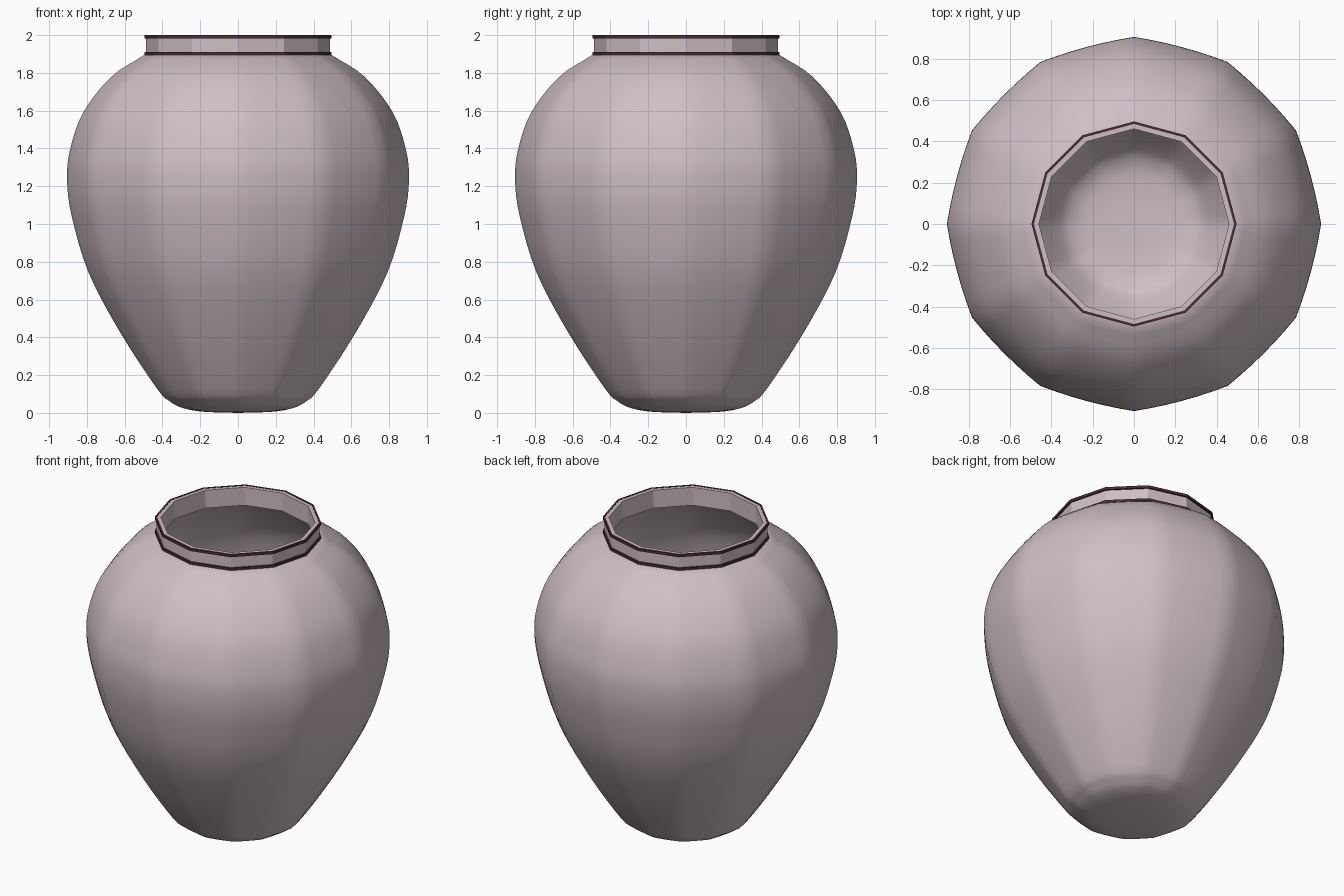
import bpy
import bmesh
import math
from mathutils import Vector

default = bpy.data.objects.get("Cube")
if default:
    bpy.data.objects.remove(default, do_unlink=True)

SIDES = 12


def material(name, color):
    mat = bpy.data.materials.new(name)
    mat.use_nodes = True
    mat.diffuse_color = (*color, 1)
    bsdf = next(n for n in mat.node_tree.nodes if n.type == 'BSDF_PRINCIPLED')
    bsdf.inputs["Base Color"].default_value = (*color, 1)
    return mat


def polygon_factor(angle, flatness):
    """Radius factor of a regular polygon, eased towards a circle."""
    step = math.tau / SIDES
    offset = angle % step - step / 2
    return 1 - flatness + flatness * math.cos(step / 2) / math.cos(offset)


def smooth_curve(points, steps):
    """Curve through all points (Catmull-Rom)."""
    p = [Vector(q) for q in points]
    p = [2 * p[0] - p[1]] + p + [2 * p[-1] - p[-2]]
    out = []
    for a, b, c, d in zip(p, p[1:], p[2:], p[3:]):
        for i in range(steps):
            t = i / steps
            out.append(0.5 * (2 * b + (c - a) * t + (2 * a - 5 * b + 4 * c - d) * t * t
                              + (3 * b - a - 3 * c + d) * t ** 3))
    return out + [p[-2]]


def lathe(name, profile, mat, per_side=1, flatness=0.0, smooth=False):
    """Turn a closed (radius, z) profile around z; radius 0 makes a pole."""
    bm = bmesh.new()
    count = SIDES * per_side
    rings = []
    for r, z in profile:
        if r < 1e-5:
            rings.append([bm.verts.new((0, 0, z))] * count)
            continue
        ring = []
        for i in range(count):
            a = math.tau * i / count
            q = r * polygon_factor(a, flatness)
            ring.append(bm.verts.new((q * math.cos(a), q * math.sin(a), z)))
        rings.append(ring)
    for low, high in zip(rings, rings[1:] + rings[:1]):
        for i in range(count):
            j = (i + 1) % count
            corners = list(dict.fromkeys((low[i], low[j], high[j], high[i])))
            if len(corners) > 2:
                bm.faces.new(corners)
    bmesh.ops.recalc_face_normals(bm, faces=bm.faces)
    for face in bm.faces:
        face.smooth = smooth
    mesh = bpy.data.meshes.new(name)
    bm.to_mesh(mesh)
    bm.free()
    if smooth:
        mesh.set_sharp_from_angle(angle=math.radians(40))
    mesh.materials.append(mat)
    obj = bpy.data.objects.new(name, mesh)
    bpy.context.collection.objects.link(obj)
    return obj


def ring_profile(inner, outer, bottom, top):
    return [(inner, bottom), (outer, bottom), (outer, top), (inner, top)]


clay = material("pale pink clay", (0.62, 0.52, 0.56))
maroon = material("dark maroon", (0.07, 0.025, 0.038))

# Hollow body: outer wall from base to neck, then inner wall back down
outer = smooth_curve([(0, 0), (0.18, 0.006), (0.29, 0.025), (0.36, 0.06), (0.43, 0.13),
                      (0.62, 0.42), (0.79, 0.74), (0.88, 1.04), (0.905, 1.23),
                      (0.89, 1.39), (0.82, 1.59), (0.67, 1.78), (0.495, 1.895)], 4)
inner = smooth_curve([(0.46, 1.895), (0.63, 1.76), (0.78, 1.58), (0.85, 1.38),
                      (0.867, 1.23), (0.84, 1.04), (0.75, 0.75), (0.58, 0.43),
                      (0.39, 0.15), (0.3, 0.07), (0.18, 0.045), (0, 0.04)], 4)
lathe("vase_body", outer + inner, clay, per_side=6, flatness=0.6, smooth=True)

# Faceted neck
lathe("neck", ring_profile(0.46, 0.486, 1.88, 1.998), clay)

# Painted trim at the foot and the lip of the neck
for name, bottom, top in (("lower_trim", 1.893, 1.911), ("upper_trim", 1.983, 2.0)):
    lathe(name, ring_profile(0.484, 0.496, bottom, top), maroon)
